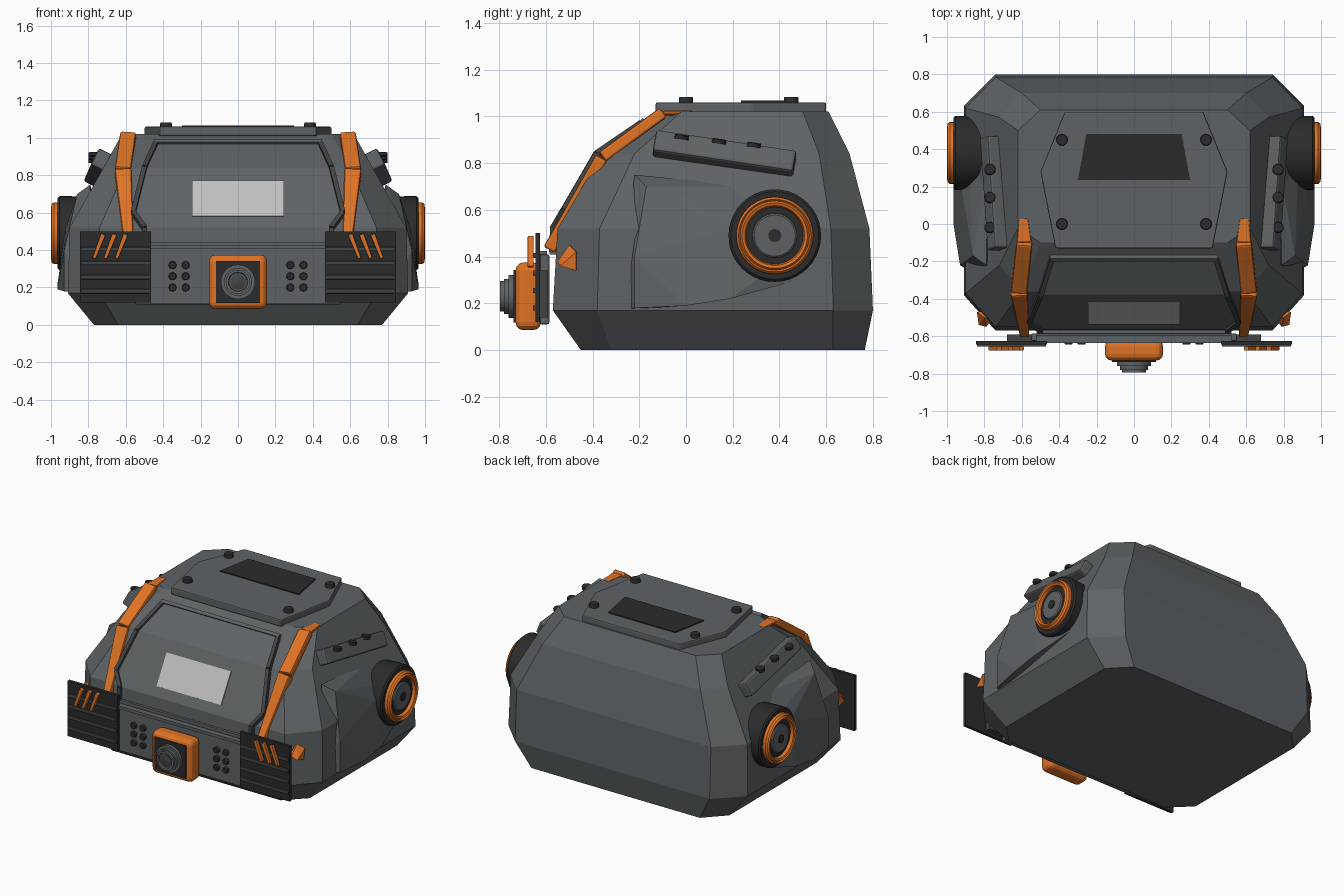
import bpy, bmesh, math
from mathutils import Vector, Matrix

if "Cube" in bpy.data.objects:
    bpy.data.objects.remove(bpy.data.objects["Cube"])


def mat(name, c):
    m = bpy.data.materials.new(name)
    m.diffuse_color = (*c, 1)
    m.use_nodes = True
    m.node_tree.nodes["Principled BSDF"].inputs["Base Color"].default_value = m.diffuse_color
    return m


GREY = mat("armour grey", (0.112, 0.124, 0.130))
DARK = mat("dark grey", (0.055, 0.058, 0.06))
BLACK = mat("black", (0.024, 0.024, 0.024))
ORANGE = mat("orange", (0.74, 0.17, 0.018))
LIGHT = mat("light grey", (0.53, 0.53, 0.53))


def finish(name, bm, m, bevel=0, seg=2, smooth=False):
    bmesh.ops.recalc_face_normals(bm, faces=bm.faces)
    me = bpy.data.meshes.new(name)
    bm.to_mesh(me)
    bm.free()
    me.materials.append(m)
    ob = bpy.data.objects.new(name, me)
    bpy.context.collection.objects.link(ob)
    if bevel:
        b = ob.modifiers.new("bevel", 'BEVEL')
        b.width, b.segments = bevel, seg
    if smooth:
        bpy.ops.object.select_all(action='DESELECT')
        ob.select_set(True)
        bpy.context.view_layer.objects.active = ob
        bpy.ops.object.shade_smooth_by_angle(angle=math.radians(35))
    return ob


def box(name, c, size, m, rot=None, bevel=0, seg=2):
    bm = bmesh.new()
    bmesh.ops.create_cube(bm, size=1)
    M = Matrix.Translation(c) @ (rot or Matrix()) @ Matrix.Diagonal((*size, 1))
    bmesh.ops.transform(bm, matrix=M, verts=bm.verts)
    return finish(name, bm, m, bevel, seg)


def loft(name, rings, m, bevel=0):
    bm = bmesh.new()
    R = [[bm.verts.new(p) for p in r] for r in rings]
    n = len(R[0])
    for a, b in zip(R, R[1:]):
        for i in range(n):
            bm.faces.new((a[i], a[(i + 1) % n], b[(i + 1) % n], b[i]))
    bm.faces.new(R[0])
    bm.faces.new(R[-1])
    return finish(name, bm, m, bevel)


def hull(name, pts, m):
    bm = bmesh.new()
    for p in pts:
        bm.verts.new(p)
    bmesh.ops.convex_hull(bm, input=bm.verts)
    return finish(name, bm, m)


def lathe(name, c, axis, profile, m, n=40):
    # profile of (radius, distance along axis)
    q = Vector(axis).to_track_quat('Z', 'Y').to_matrix()
    rings = [[Vector(c) + q @ Vector((r * math.cos(t), r * math.sin(t), h))
              for t in (2 * math.pi * i / n for i in range(n))] for r, h in profile]
    ob = loft(name, rings, m)
    bpy.ops.object.select_all(action='DESELECT')
    ob.select_set(True)
    bpy.context.view_layer.objects.active = ob
    bpy.ops.object.shade_smooth_by_angle(angle=math.radians(35))
    return ob


def disc(name, c, axis, r, h, m, n=20):
    return lathe(name, c, axis, [(r, 0), (r, h * .8), (r * .9, h)], m, n)


def bar(name, a, b, w0, w1, t, m, up=(0, -0.7, 0.7), bevel=0.01):
    # tapered bar between two points, t thick along up
    a, b, up = Vector(a), Vector(b), Vector(up)
    d = (b - a).normalized()
    s = d.cross(up).normalized()
    u = s.cross(d)
    return loft(name, [[p + s * w * i + u * t * j for i, j in
                        ((-.5, -.5), (.5, -.5), (.5, .5), (-.5, .5))]
                       for p, w in ((a, w0), (b, w1))], m, bevel)


# Main shell: stacked chamfered rings
def ring(z, x, xc, yf, yfc, yb, ybc):
    return [(xc, yf, z), (x, yfc, z), (x, ybc, z), (xc, yb, z),
            (-xc, yb, z), (-x, ybc, z), (-x, yfc, z), (-xc, yf, z)]


loft("body_shell", [ring(0, .77, .64, -.45, -.32, .765, .63),
                    ring(.17, .91, .74, -.57, -.38, .80, .63),
                    ring(.52, .90, .74, -.55, -.37, .785, .62),
                    ring(.84, .72, .60, -.36, -.22, .70, .57),
                    ring(1.02, .62, .50, -.10, -.02, .61, .50)], GREY)


# Windscreen panel following the sloped front
def front_y(z):
    pts = [(.40, -.56), (.52, -.555), (.84, -.37), (.98, -.165), (1.02, -.105)]
    for (z0, y0), (z1, y1) in zip(pts, pts[1:]):
        if z <= z1:
            return y0 + (y1 - y0) * (z - z0) / (z1 - z0)
    return -.1


outline = [(.50, .42), (.50, .52), (.56, .60), (.50, .84), (.44, .97)]
loft("windscreen_panel", [[(s * x, front_y(z) - o, z) for s, o in
                           ((-1, .008), (1, .008), (1, -.05), (-1, -.05))]
                          for x, z in outline], GREY)
for s in (-1, 1):
    for (x0, z0), (x1, z1) in zip(outline, outline[1:]):
        bar("windscreen_side_frame", (s * x0, front_y(z0) - .012, z0),
            (s * x1, front_y(z1) - .012, z1), .025, .025, .03, DARK, bevel=0)
bar("windscreen_top_frame", (-.45, front_y(.975) - .01, .975),
    (.45, front_y(.975) - .01, .975), .022, .022, .03, GREY, bevel=0)
box("windscreen_sill", (0, -.56, .425), (1.04, .05, .03), GREY)
# Pale plate on the windscreen
bar("pale_plate", (0, front_y(.58) - .012, .58), (0, front_y(.77) - .012, .77),
    .49, .49, .009, LIGHT, bevel=0)

# Roof hatch
hatch = [(-.42, -.13), (.42, -.13), (.50, .28), (.37, .60), (-.37, .60), (-.50, .28)]
loft("roof_hatch", [[(x, y, z) for x, y in hatch] for z in (1.01, 1.06)], GREY, .008)
pane = [(-.30, .235), (.30, .235), (.255, .48), (-.255, .48)]
loft("roof_pane", [[(x, y, z) for x, y in pane] for z in (1.058, 1.067)], BLACK)

# Bumper with camera
box("bumper_bar", (0, -.605, .26), (1.1, .04, .30), GREY, bevel=.008)
box("bumper_top_rail", (0, -.615, .415), (1.05, .04, .02), GREY)
box("camera_housing", (0, -.675, .23), (.31, .11, .29), ORANGE, bevel=.035, seg=3)
box("camera_face", (0, -.73, .23), (.235, .016, .225), BLACK)
lathe("camera_lens", (0, -.73, .23), (0, -1, 0),
      [(.092, 0), (.092, .03), (.075, .03), (.075, .05), (.065, .05), (.065, .065),
       (.052, .065), (.048, .055)], GREY)
disc("lens_glass", (0, -.78, .23), (0, -1, 0), .042, .01, DARK, 24)

for s in (-1, 1):
    # Side fairing, thickest low down ahead of the wheel
    hull("side_fairing", [(s * x, y, z) for x, y, z in
                          ((.80, -.30, .17), (.93, -.22, .18), (.965, 0, .19), (.965, .19, .22),
                           (.90, .48, .30), (.89, .58, .50), (.93, -.22, .40), (.92, .18, .52),
                           (.86, -.17, .70), (.79, -.22, .75), (.78, .3, .70), (.7, -.1, .3),
                           (.7, .5, .4))], GREY)
    # Bumper end plates with slats and claw bars
    px = s * .655
    box("end_plate", (px, -.635, .31), (.38, .02, .38), BLACK)
    box("end_plate_bracket", (s * .58, -.61, .24), (.2, .04, .2), DARK)
    for z in (.18, .255, .33, .405):
        box("plate_slat", (px, -.648, z), (.37, .014, .022), DARK, bevel=.004)
    for i in range(3):
        x = .60 + i * .06
        bar("claw_bar", (s * (x + .05), -.665, .355), (s * x, -.665, .485),
            .018, .026, .025, ORANGE, up=(0, -1, 0), bevel=.004)
    # Bumper studs
    for x in (.28, .35):
        for z in (.2, .26, .32):
            disc("bumper_stud", (s * x, -.62, z), (0, -1, 0), .021, .025, BLACK, 16)
    # Orange straps down the front
    pts = [(.59, .03, 1.015), (.587, -.10, 1.015), (.615, -.36, .825), (.585, -.585, .43)]
    dims = [(.05, .08, .02), (.085, .085, .05), (.09, .05, .055)]
    for a, b, (w0, w1, t) in zip(pts, pts[1:], dims):
        bar("front_strap", (s * a[0], a[1], a[2]), (s * b[0], b[1], b[2]), w0, w1, t, ORANGE)
    # Corner lamp
    hull("corner_lamp", [(s * x, y, z) for x, y, z in
                         ((.83, -.54, .36), (.79, -.55, .38), (.83, -.47, .34), (.84, -.47, .42),
                          (.80, -.50, .45), (.72, -.46, .36), (.72, -.46, .42))], ORANGE)
    # Pods with knobs along the upper sides
    bar("side_pod", (s * .72, -.135, .88), (s * .76, .465, .79), .10, .10, .10, GREY,
        up=(s * .9, 0, .44), bevel=.012)
    for y, z in ((.29, .868), (.14, .884), (-.02, .902)):
        disc("pod_knob", (s * .77, y, z), (0, .15, 1), .03, .02, BLACK, 16)
    # Roof bolts
    for y in (0, .45):
        disc("roof_bolt", (s * .385, y, 1.055), (0, 0, 1), .031, .028, BLACK, 16)
    # Round side hubs
    c, ax = (0, .38, .49), (s, 0, 0)
    lathe("hub_tyre", c, ax, [(.19, .78), (.198, .89), (.198, .955), (.188, .965)], BLACK)
    lathe("hub_ring", c, ax, [(.165, .95), (.165, .985), (.155, .998), (.148, .99),
                              (.140, 1.0), (.128, .995), (.122, .97)], ORANGE)
    lathe("hub_groove", c, ax, [(.122, .96), (.122, .975)], BLACK)
    lathe("hub_cap", c, ax, [(.095, .96), (.095, .982), (.088, .988)], GREY)
    lathe("hub_bolt", c, ax, [(.028, .96), (.028, .994)], BLACK, 16)
